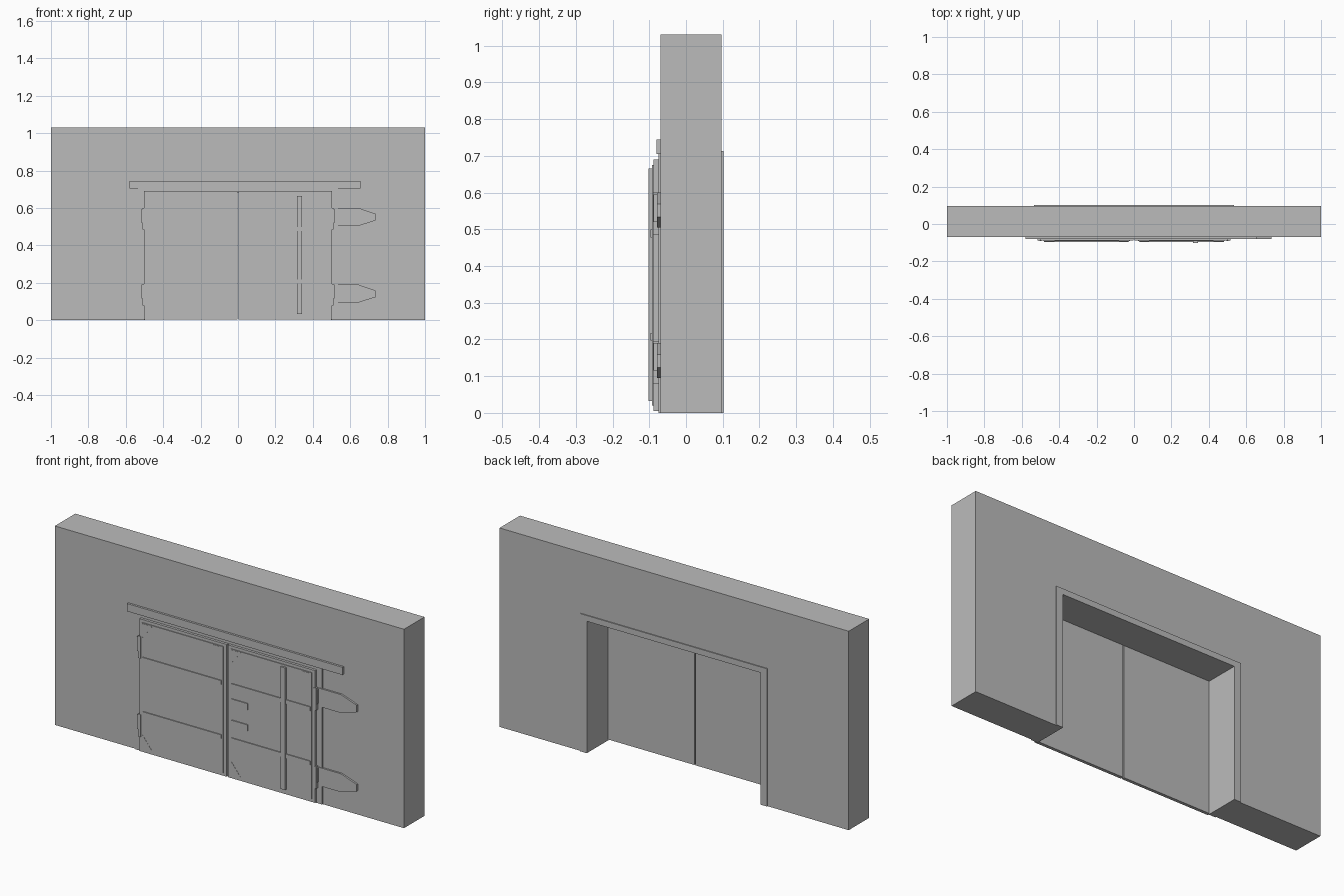
import bpy
import bmesh

cube = bpy.data.objects.get("Cube")
if cube:
    bpy.data.objects.remove(cube, do_unlink=True)

grey = bpy.data.materials.new("plain_grey")
grey.use_nodes = True
grey.diffuse_color = (0.5, 0.5, 0.5, 1)
grey.node_tree.nodes["Principled BSDF"].inputs["Base Color"].default_value = (0.5, 0.5, 0.5, 1)


def plate(name, outline, front, back):
    """Extrude an x-z outline between two y depths."""
    bm = bmesh.new()
    face = bm.faces.new([bm.verts.new((x, front, z)) for x, z in outline])
    grown = bmesh.ops.extrude_face_region(bm, geom=[face])
    moved = [v for v in grown["geom"] if isinstance(v, bmesh.types.BMVert)]
    bmesh.ops.translate(bm, verts=moved, vec=(0, back - front, 0))
    bmesh.ops.recalc_face_normals(bm, faces=bm.faces)
    mesh = bpy.data.meshes.new(name)
    bm.to_mesh(mesh)
    bm.free()
    mesh.materials.append(grey)
    obj = bpy.data.objects.new(name, mesh)
    bpy.context.collection.objects.link(obj)
    return obj


def box(name, x0, x1, z0, z1, front, back):
    return plate(name, [(x0, z0), (x1, z0), (x1, z1), (x0, z1)], front, back)


def arch(name, half, top, front, back):
    """Flat portal shape around the doorway."""
    w, h = 0.497, 0.683
    return plate(name, [(-half, 0), (-w, 0), (-w, h), (w, h), (w, 0),
                        (half, 0), (half, top), (-half, top)], front, back)


WALL_FRONT, WALL_BACK = -0.07, 0.097
SLAB, PANEL, STRIP = -0.088, -0.092, -0.097

# Wall, doorway trims and the rail above
arch("wall", 1, 1.03, WALL_FRONT, WALL_BACK)
arch("front_trim", 0.535, 0.71, -0.075, WALL_FRONT)
arch("back_trim", 0.535, 0.713, WALL_BACK, 0.102)
box("header_rail", -0.58, 0.655, 0.705, 0.745, -0.081, WALL_FRONT)

for side, s in (("left", 1), ("right", -1)):
    # Door leaf with raised panel
    box(side + "_door", s * 0.003, s * 0.503, 0.005, 0.69, SLAB, -0.072)
    box(side + "_door_panel", s * 0.022, s * 0.485, 0.02, 0.675, PANEL, SLAB)

    # Horizontal battens
    for level, z in (("lower", 0.197), ("upper", 0.478)):
        box(f"{side}_{level}_batten", s * 0.03, s * 0.48, z, z + 0.021, STRIP, PANEL)

    # Thin corner gussets
    for x, dx in ((0.026, 0.055), (0.481, -0.055)):
        for z, dz in ((0.024, 0.07), (0.671, -0.07)):
            plate(side + "_gusset", [(s * x, z), (s * (x + dx), z), (s * x, z + dz)],
                  PANEL - 0.001, PANEL)

    # Stepped hinges on the outer edge
    for level, z in (("lower", 0.08), ("upper", 0.485)):
        box(f"{side}_{level}_hinge_pin", s * 0.495, s * 0.51, z, z + 0.115, -0.09, -0.075)
        box(f"{side}_{level}_hinge_knuckle", s * 0.49, s * 0.517, z + 0.035, z + 0.11,
            -0.088, -0.075)

# Tapered hinge straps on the wall
for level, z in (("lower", 0.095), ("upper", 0.505)):
    plate(level + "_hinge_strap", [(0.515, z), (0.645, z), (0.735, z + 0.028),
                                   (0.735, z + 0.064), (0.645, z + 0.095),
                                   (0.515, z + 0.095)], -0.079, WALL_FRONT)

# Locking bar and handles
box("locking_bar", 0.315, 0.341, 0.033, 0.665, -0.102, PANEL)
for level, z in (("lower", 0.277), ("upper", 0.387)):
    box(level + "_handle", 0.03, 0.122, z, z + 0.033, STRIP, PANEL)
